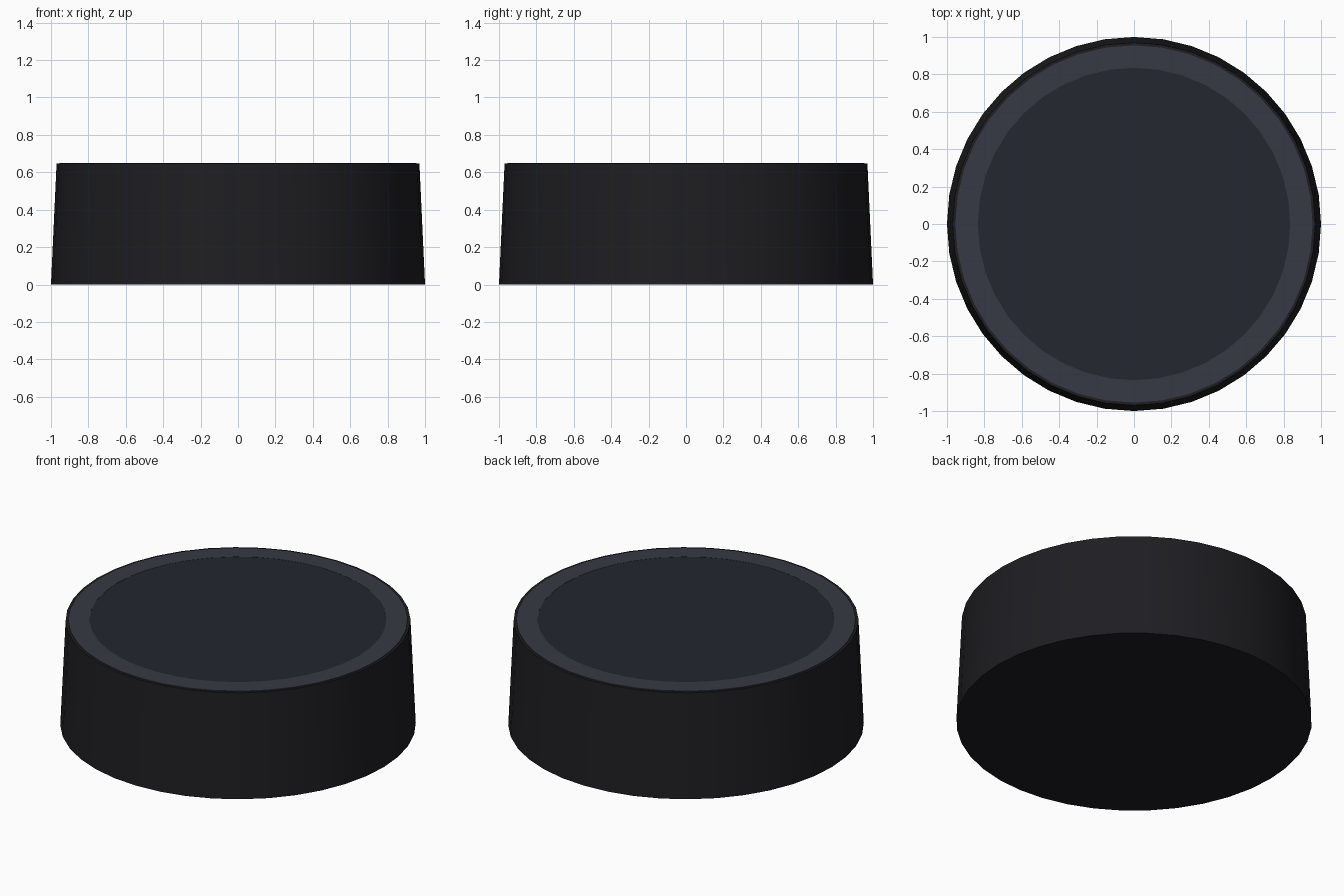
import bpy, bmesh, math

if "Cube" in bpy.data.objects:
    bpy.data.objects.remove(bpy.data.objects["Cube"])

SIDES = 40


def material(name, rgb):
    m = bpy.data.materials.new(name)
    m.diffuse_color = (*rgb, 1)
    m.use_nodes = True
    m.node_tree.nodes["Principled BSDF"].inputs["Base Color"].default_value = m.diffuse_color
    return m


def lathe(name, profile, mat):
    """Revolve an (r, z) profile; solid ends are capped, closed loops are rings."""
    bm = bmesh.new()
    rings = [[bm.verts.new((r * math.cos(a), r * math.sin(a), z))
              for a in (2 * math.pi * i / SIDES for i in range(SIDES))]
             for r, z in profile]
    pairs = list(zip(rings, rings[1:]))
    if len(rings) > 2:
        pairs.append((rings[-1], rings[0]))
    else:
        bm.faces.new(rings[0][::-1])
        bm.faces.new(rings[-1])
    for lo, hi in pairs:
        for i in range(SIDES):
            j = (i + 1) % SIDES
            bm.faces.new((lo[i], lo[j], hi[j], hi[i]))
    bmesh.ops.recalc_face_normals(bm, faces=bm.faces)
    mesh = bpy.data.meshes.new(name)
    bm.to_mesh(mesh)
    bm.free()
    ob = bpy.data.objects.new(name, mesh)
    bpy.context.collection.objects.link(ob)
    mesh.materials.append(mat)
    bpy.ops.object.select_all(action='DESELECT')
    ob.select_set(True)
    bpy.context.view_layer.objects.active = ob
    bpy.ops.object.shade_smooth_by_angle(angle=math.radians(30))
    return ob


# Tapered solid body
lathe("body", [(1.0, 0), (0.97, 0.646)], material("body_black", (0.013, 0.013, 0.016)))

# Lighter rim ring on top
lathe("top_rim", [(0.955, 0.64), (0.955, 0.65), (0.835, 0.65), (0.835, 0.64)],
      material("rim_grey", (0.038, 0.042, 0.058)))

# Dark face disc inside the rim
lathe("top_face", [(0.835, 0.64), (0.835, 0.649)],
      material("face_grey", (0.017, 0.020, 0.028)))
